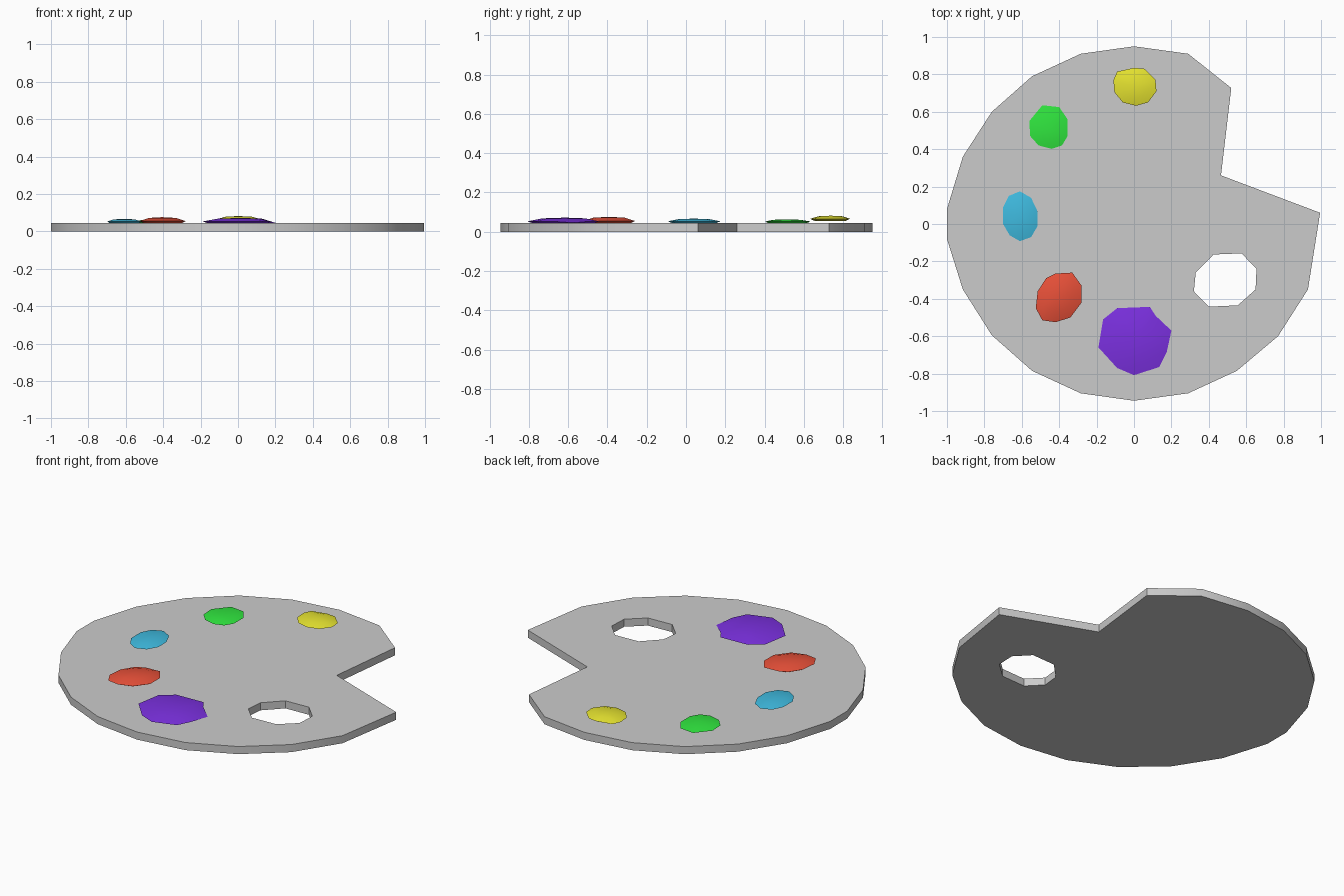
import bpy, bmesh

if "Cube" in bpy.data.objects:
    bpy.data.objects.remove(bpy.data.objects["Cube"])

def finish(bm, name, color=None, angle=0.6):
    bmesh.ops.recalc_face_normals(bm, faces=bm.faces)
    me = bpy.data.meshes.new(name)
    bm.to_mesh(me)
    bm.free()
    ob = bpy.data.objects.new(name, me)
    bpy.context.collection.objects.link(ob)
    if color:
        mat = bpy.data.materials.new(name + "_colour")
        mat.diffuse_color = (*color, 1)
        mat.use_nodes = True
        mat.node_tree.nodes["Principled BSDF"].inputs["Base Color"].default_value = mat.diffuse_color
        me.materials.append(mat)
    bpy.ops.object.select_all(action='DESELECT')
    ob.select_set(True)
    bpy.context.view_layer.objects.active = ob
    bpy.ops.object.shade_smooth_by_angle(angle=angle)
    return ob

def loop_edges(bm, pts):
    vs = [bm.verts.new((x, y, 0)) for x, y in pts]
    return [bm.edges.new((vs[i - 1], vs[i])) for i in range(len(vs))]

# Palette board: notched outline with a thumb hole, extruded upwards
outline = [(0, .95), (.29, .91), (.52, .727), (.465, .26), (.995, .06), (.93, -.35),
           (.77, -.6), (.55, -.785), (.29, -.905), (0, -.945), (-.285, -.905),
           (-.545, -.785), (-.76, -.595), (-.915, -.35), (-1, -.08), (-1, .08),
           (-.915, .36), (-.76, .6), (-.545, .79), (-.285, .91)]
hole = [(.425, -.163), (.575, -.157), (.655, -.24), (.65, -.35), (.555, -.435),
        (.40, -.442), (.32, -.36), (.33, -.26)]
bm = bmesh.new()
edges = loop_edges(bm, outline) + loop_edges(bm, hole)
bmesh.ops.triangle_fill(bm, edges=edges, use_beauty=True, use_dissolve=False)
ext = bmesh.ops.extrude_face_region(bm, geom=bm.faces[:], use_keep_orig=True)
bmesh.ops.translate(bm, vec=(0, 0, .045),
                    verts=[g for g in ext['geom'] if isinstance(g, bmesh.types.BMVert)])
finish(bm, "palette_board")

# Paint blobs: lens shapes built from scaled rings of one outline
def blob(name, color, pts, base, rim, top, dips=None):
    bm = bmesh.new()
    dips = dips or {}
    cx = sum(p[0] for p in pts) / len(pts)
    cy = sum(p[1] for p in pts) / len(pts)
    rings = []
    for s, z in ((.8, base), (1, rim), (.6, rim + (top - rim) * .8)):
        rings.append([bm.verts.new((cx + (x - cx) * s, cy + (y - cy) * s,
                                    z - (dips.get(i, 0) if s == 1 else 0)))
                      for i, (x, y) in enumerate(pts)])
    n = len(pts)
    for a, b in zip(rings, rings[1:]):
        for i in range(n):
            bm.faces.new((a[i - 1], a[i], b[i], b[i - 1]))
    bm.faces.new(rings[0])
    peak = bm.verts.new((cx, cy, top))
    for i in range(n):
        bm.faces.new((rings[-1][i - 1], rings[-1][i], peak))
    finish(bm, name, color)

blob("yellow_paint", (.8, .78, .03),
     [(-.09, .815), (0, .835), (.055, .83), (.115, .77), (.12, .71), (.075, .65),
      (.01, .632), (-.06, .65), (-.105, .705), (-.11, .77)], .056, .066, .082)
blob("green_paint", (.03, .8, .05),
     [(-.49, .635), (-.40, .625), (-.355, .56), (-.355, .47), (-.385, .42), (-.44, .402),
      (-.51, .42), (-.555, .47), (-.56, .55)], .042, .052, .063)
blob("light_blue_paint", (.05, .5, .75),
     [(-.61, .175), (-.55, .14), (-.517, .07), (-.515, -.01), (-.55, -.07), (-.61, -.092),
      (-.665, -.06), (-.70, 0), (-.70, .09), (-.67, .15)], .042, .053, .067)
blob("red_paint", (.8, .08, .04),
     [(-.42, -.265), (-.33, -.26), (-.28, -.33), (-.28, -.42), (-.34, -.50), (-.42, -.525),
      (-.49, -.515), (-.525, -.45), (-.515, -.36), (-.47, -.29)], .042, .055, .076)
blob("purple_paint", (.2, .03, .75),
     [(-.09, -.45), (.085, -.443), (.115, -.49), (.20, -.57), (.175, -.685), (.135, -.765),
      (0, -.808), (-.09, -.77), (-.19, -.66), (-.165, -.51)], .04, .053, .072,
     {3: .007})
